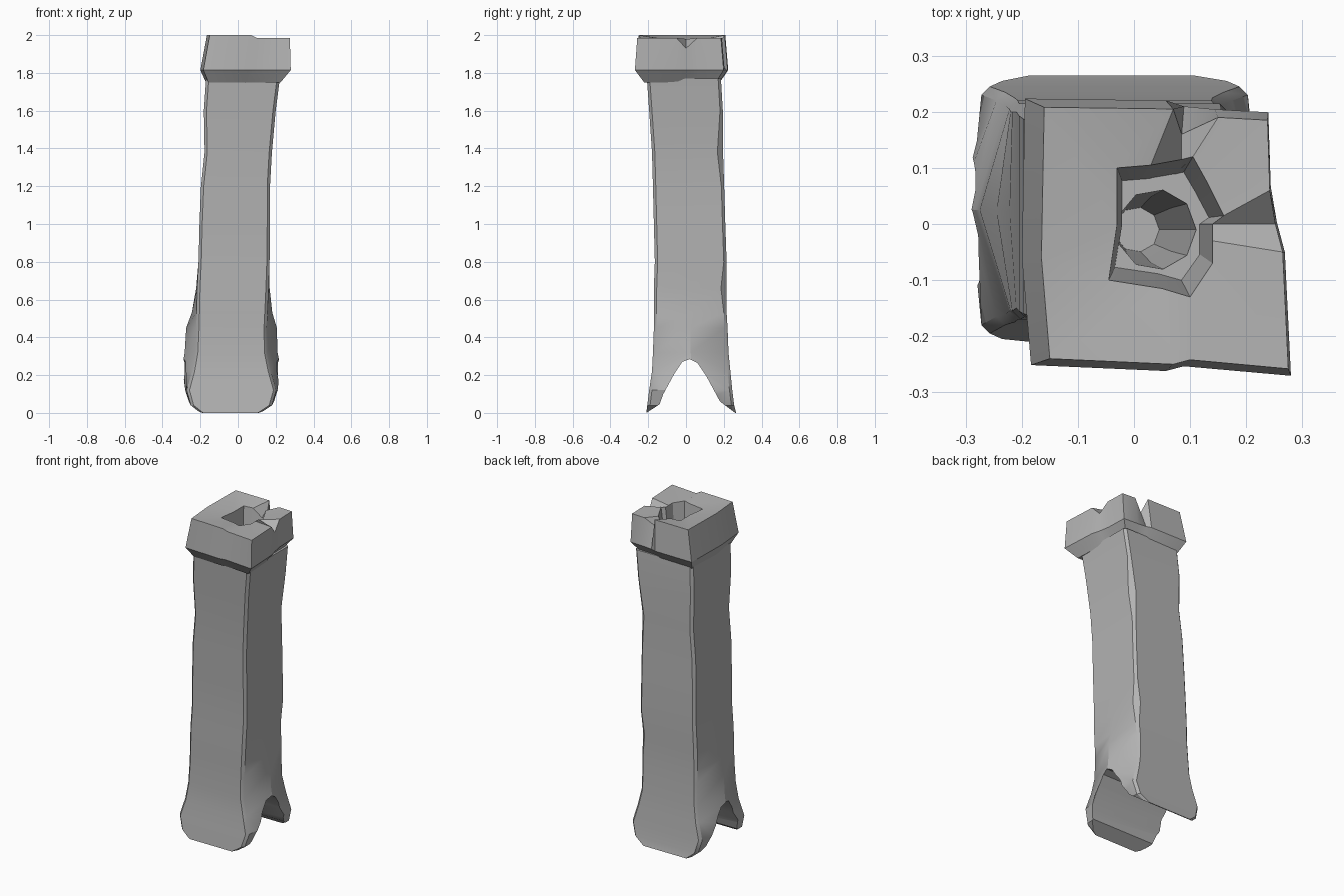
import bpy
import bmesh
import math

default_cube = bpy.data.objects.get("Cube")
if default_cube:
    bpy.data.objects.remove(default_cube, do_unlink=True)

# One flat stone colour for everything
GREY = (0.45, 0.45, 0.45, 1)
stone = bpy.data.materials.new("grey_stone")
stone.use_nodes = True
stone.diffuse_color = GREY
principled = next(n for n in stone.node_tree.nodes if n.type == "BSDF_PRINCIPLED")
principled.inputs["Base Color"].default_value = GREY
principled.inputs["Roughness"].default_value = 0.9


def loft(name, rings, closed_loop=False):
    """Skin a list of equally long rings, capping the ends or joining them."""
    bm = bmesh.new()
    loops = [[bm.verts.new(point) for point in ring] for ring in rings]
    count = len(loops[0])
    pairs = list(zip(loops, loops[1:]))
    if closed_loop:
        pairs.append((loops[-1], loops[0]))
    else:
        bm.faces.new(list(reversed(loops[0])))
        bm.faces.new(loops[-1])
    for lower, upper in pairs:
        for i in range(count):
            j = (i + 1) % count
            bm.faces.new((lower[i], lower[j], upper[j], upper[i]))
    bmesh.ops.triangulate(bm, faces=[f for f in bm.faces if len(f.verts) > 4])
    bmesh.ops.recalc_face_normals(bm, faces=bm.faces)
    mesh = bpy.data.meshes.new(name)
    bm.to_mesh(mesh)
    bm.free()
    mesh.materials.append(stone)
    obj = bpy.data.objects.new(name, mesh)
    bpy.context.collection.objects.link(obj)
    return obj


def activate(obj):
    bpy.ops.object.select_all(action="DESELECT")
    obj.select_set(True)
    bpy.context.view_layer.objects.active = obj


def cut(obj, cutter):
    """Subtract the cutter from the object, then discard the cutter."""
    cutter.hide_render = True
    modifier = obj.modifiers.new("cut", "BOOLEAN")
    modifier.operation = "DIFFERENCE"
    modifier.solver = "EXACT"
    modifier.object = cutter
    activate(obj)
    bpy.ops.object.modifier_apply(modifier=modifier.name)
    bpy.data.objects.remove(cutter, do_unlink=True)


def shaft_ring(z, left, right, front, back, bulge=0, chip=0):
    """Square section with worn corners.
    bulge pushes out the middle of both sides, chip wears one corner."""
    worn = 0.015
    middle = (front + back) / 2
    section = [
        (left + worn, front),
        (right - worn, front),
        (right, front + worn),
        (right + bulge, middle),
        (right, back - worn - chip),
        (right - worn - chip, back),
        (left + worn, back),
        (left, back - worn),
        (left - bulge, middle),
        (left, front + worn),
    ]
    return [(x, y, z) for x, y in section]


# Shaft: leaning square post, ridged above the arch and flaring into two feet
shaft = loft("shaft", [
    shaft_ring(0, -0.2, 0.12, -0.21, 0.265),
    shaft_ring(0.04, -0.25, 0.18, -0.205, 0.255),
    shaft_ring(0.12, -0.272, 0.203, -0.195, 0.245, bulge=0.02),
    shaft_ring(0.22, -0.245, 0.175, -0.18, 0.235, bulge=0.055),
    shaft_ring(0.32, -0.228, 0.155, -0.175, 0.225, bulge=0.055),
    shaft_ring(0.45, -0.222, 0.153, -0.17, 0.22, bulge=0.053),
    shaft_ring(0.53, -0.22, 0.157, -0.17, 0.215, bulge=0.025),
    shaft_ring(0.66, -0.217, 0.163, -0.17, 0.215, bulge=0.005, chip=0.015),
    shaft_ring(0.8, -0.21, 0.168, -0.165, 0.215),
    shaft_ring(1, -0.205, 0.17, -0.17, 0.208),
    shaft_ring(1.2, -0.197, 0.17, -0.175, 0.202),
    shaft_ring(1.38, -0.178, 0.18, -0.18, 0.196, chip=0.015),
    shaft_ring(1.6, -0.182, 0.2, -0.195, 0.195),
    shaft_ring(1.77, -0.17, 0.222, -0.207, 0.185),
])

# Arch between the feet, cut right through from side to side
arch = [(-0.3, -0.1), (-0.21, 0), (-0.14, 0.045), (-0.12, 0.1), (-0.06, 0.21),
        (-0.02, 0.27), (0.02, 0.285), (0.06, 0.265), (0.11, 0.19), (0.18, 0.06),
        (0.26, 0), (0.33, -0.1)]
cut(shaft, loft("arch_cutter", [[(x, y, z) for y, z in arch] for x in (-0.5, 0.5)]))


def bore_ring(z, radius, x):
    return [(x + radius * math.cos(a), radius * math.sin(a) - 0.01, z)
            for a in (math.tau * i / 9 for i in range(9))]


# Tapered hole down into the shaft
cut(shaft, loft("bore_cutter", [bore_ring(1.2, 0.04, 0.005),
                                bore_ring(1.5, 0.06, 0.02),
                                bore_ring(1.85, 0.075, 0.045)]))

# Capital: broken square block with two notches around its back corner
outline = [(-0.15, -0.24), (0.07, -0.25), (0.1, -0.242), (0.275, -0.258),
           (0.265, -0.05), (0.252, 0), (0.242, 0.06), (0.238, 0.185), (0.15, 0.19),
           (0.085, 0.16), (0.07, 0.205), (-0.16, 0.208), (-0.165, -0.06)]
hole = [(-0.045, -0.1), (0.05, -0.115), (0.1, -0.13), (0.14, -0.07),
        (0.14, -0.03), (0.14, 0), (0.16, 0.015), (0.13, 0.075), (0.105, 0.12),
        (0.085, 0.115), (0.03, 0.105), (-0.03, 0.1), (-0.03, 0)]
SIDE_NOTCH, BACK_NOTCH = 5, 9


def rim_height(i):
    """Height of the broken top edge at each outline point."""
    if i in (SIDE_NOTCH, BACK_NOTCH):
        return 1.93
    return 1.985 if 2 <= i <= 8 else 2


def flat_ring(points, z, scale, shift):
    """Level copy of an outline, scaled and shifted in x and y."""
    return [(x * scale[0] + shift[0], y * scale[1] + shift[1], z) for x, y in points]


# Lower block is whole behind the back notch
block = list(outline)
block[BACK_NOTCH] = (0.1, 0.195)
top_outer = [(x, y, rim_height(i)) for i, (x, y) in enumerate(outline)]
top_inner = [(x, y, 1.93 if i == BACK_NOTCH else 1.98) for i, (x, y) in enumerate(hole)]
capital = loft("capital", [
    flat_ring(block, 1.75, (0.9, 0.86), (-0.022, 0)),
    flat_ring(block, 1.815, (1.09, 1.06), (-0.02, 0.003)),
    top_outer,
    top_inner,
    flat_ring(hole, 1.75, (0.8, 0.75), (0.003, 0)),
], closed_loop=True)

# Smooth worn surfaces, crisp broken edges
for part in (shaft, capital):
    activate(part)
    bpy.ops.object.shade_smooth_by_angle(angle=math.radians(30))
